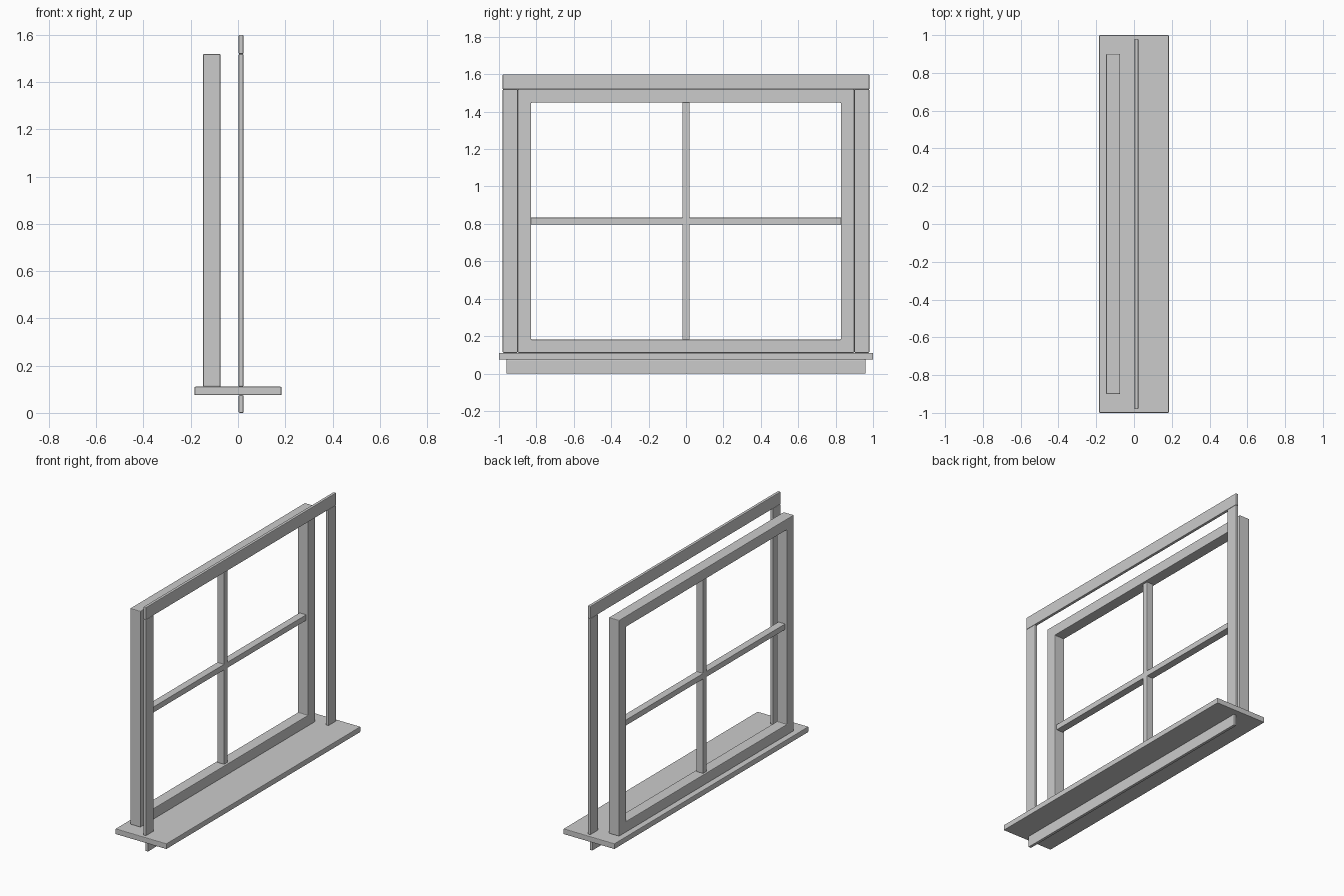
import bpy, bmesh

if "Cube" in bpy.data.objects:
    bpy.data.objects.remove(bpy.data.objects["Cube"])

BEVEL = 0.004


def extrude_profile(name, loops_to_faces, x0, x1, bevel=BEVEL):
    """Prism from flat y/z faces, extruded along x, with softened edges."""
    bm = bmesh.new()
    cache = {}

    def vert(p):
        if p not in cache:
            cache[p] = bm.verts.new((x0, p[0], p[1]))
        return cache[p]

    faces = [bm.faces.new([vert(p) for p in f]) for f in loops_to_faces]
    ext = bmesh.ops.extrude_face_region(bm, geom=faces, use_keep_orig=True)
    moved = [g for g in ext["geom"] if isinstance(g, bmesh.types.BMVert)]
    bmesh.ops.translate(bm, verts=moved, vec=(x1 - x0, 0, 0))
    bmesh.ops.recalc_face_normals(bm, faces=bm.faces)
    mesh = bpy.data.meshes.new(name)
    bm.to_mesh(mesh)
    bm.free()
    obj = bpy.data.objects.new(name, mesh)
    bpy.context.collection.objects.link(obj)
    mod = obj.modifiers.new("soft_edges", "BEVEL")
    mod.width = bevel
    mod.segments = 2
    mod.limit_method = "ANGLE"
    return obj


def rect(y0, y1, z0, z1):
    return [(y0, z0), (y1, z0), (y1, z1), (y0, z1)]


def board(name, x, y, z):
    return extrude_profile(name, [rect(*y, *z)], *x)


# Sill and apron
board("sill", (-0.184, 0.184), (-1, 1), (0.075, 0.111))
CASING_X = (0.003, 0.023)
board("apron", CASING_X, (-0.96, 0.96), (0.0, 0.075))

# Casing around the opening
board("head_casing", CASING_X, (-0.98, 0.98), (1.519, 1.60))
for side, s in (("left", -1), ("right", 1)):
    board(side + "_casing", CASING_X, sorted((s * 0.90, s * 0.98)), (0.111, 1.519))

# Window frame: one continuous mitred ring
outer = rect(-0.90, 0.90, 0.111, 1.519)
inner = rect(-0.828, 0.828, 0.181, 1.449)
ring = [[outer[i], outer[(i + 1) % 4], inner[(i + 1) % 4], inner[i]] for i in range(4)]
extrude_profile("window_frame", ring, -0.148, -0.074)

# Cross-shaped glazing bars
h, zc = 0.0185, 0.815
cross = [
    rect(-h, h, zc - h, zc + h),
    rect(-0.828, -h, zc - h, zc + h),
    rect(h, 0.828, zc - h, zc + h),
    rect(-h, h, 0.181, zc - h),
    rect(-h, h, zc + h, 1.449),
]
extrude_profile("glazing_bars", cross, -0.136, -0.087, 0.002)
